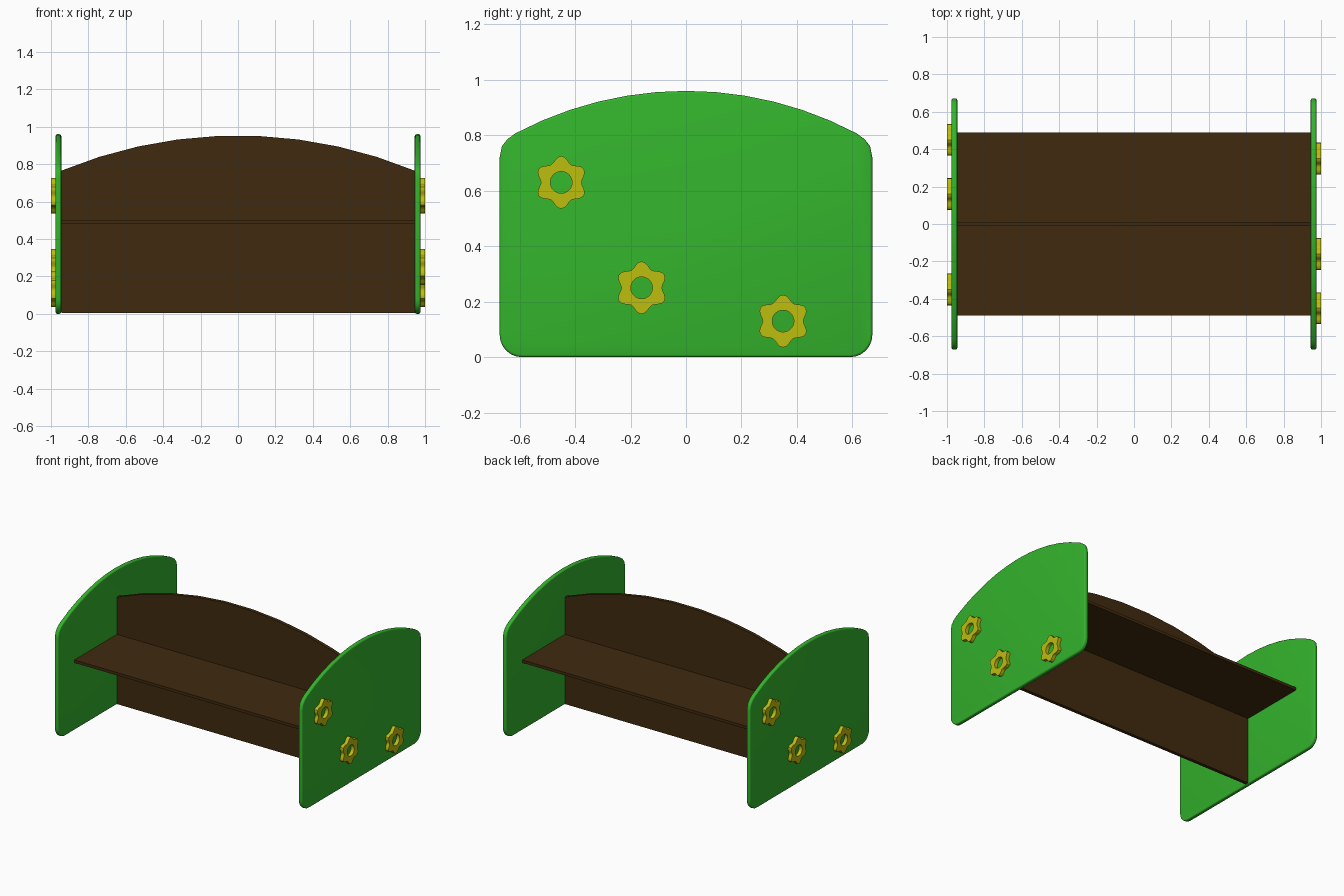
import bpy, bmesh
from math import sin, cos, pi, asin
from mathutils import Matrix

cube = bpy.data.objects.get("Cube")
if cube:
    bpy.data.objects.remove(cube, do_unlink=True)


def material(name, rgb):
    m = bpy.data.materials.new(name)
    m.use_nodes = True
    m.diffuse_color = (*rgb, 1)
    m.node_tree.nodes["Principled BSDF"].inputs["Base Color"].default_value = (*rgb, 1)
    return m


GREEN = material("leaf green", (0.033, 0.45, 0.025))
BROWN = material("dark brown", (0.051, 0.023, 0.0045))
YELLOW = material("flower yellow", (0.51, 0.51, 0.005))


def finish(name, bm, mat, bevel=0, smooth=False):
    bmesh.ops.recalc_face_normals(bm, faces=bm.faces)
    mesh = bpy.data.meshes.new(name)
    bm.to_mesh(mesh)
    bm.free()
    mesh.materials.append(mat)
    obj = bpy.data.objects.new(name, mesh)
    bpy.context.collection.objects.link(obj)
    if bevel:
        mod = obj.modifiers.new("rounded edge", "BEVEL")
        mod.width, mod.segments = bevel, 3
        mod.limit_method, mod.angle_limit = "ANGLE", pi / 3
    if smooth:
        bpy.ops.object.select_all(action="DESELECT")
        obj.select_set(True)
        bpy.context.view_layer.objects.active = obj
        bpy.ops.object.shade_smooth_by_angle(angle=pi / 5)
    return obj


def extrude(bm, faces, offset):
    new = bmesh.ops.extrude_face_region(bm, geom=faces)["geom"]
    verts = [v for v in new if isinstance(v, bmesh.types.BMVert)]
    bmesh.ops.translate(bm, verts=verts, vec=offset)


def arch(half_width, side_z, top_z, steps):
    """Circular arc over the top, from the right end to the left end."""
    rise = top_z - side_z
    r = (half_width ** 2 + rise ** 2) / (2 * rise)
    a = asin(half_width / r)
    angles = [a - 2 * a * i / steps for i in range(steps + 1)]
    return [(r * sin(t), top_z - r + r * cos(t)) for t in angles]


def corner(cx, cz, rx, rz, start, steps=6):
    angles = [start + pi / 2 * i / steps for i in range(steps + 1)]
    return [(cx + rx * cos(t), cz + rz * sin(t)) for t in angles]


INNER, OUTER = 0.945, 0.975

# Arched backboard
bm = bmesh.new()
outline = [(-INNER, 0.004), (INNER, 0.004)] + arch(INNER, 0.765, 0.953, 9)
face = bm.faces.new([bm.verts.new((x, -0.012, z)) for x, z in outline])
extrude(bm, [face], (0, 0.024, 0))
finish("backboard", bm, BROWN)

# Seat board, one bench on each side of the backboard
for name, side in (("front_seat", -1), ("back_seat", 1)):
    bm = bmesh.new()
    place = Matrix.Translation((0, side * 0.251, 0.49)) @ Matrix.Diagonal((2 * INNER, 0.478, 0.02, 1))
    bmesh.ops.create_cube(bm, size=1, matrix=place)
    finish(name, bm, BROWN)

# End panels with rounded corners and an arched top
half = 0.672
shoulder = [(0.645, 0.785), (0.664, 0.76), (half, 0.72)]
panel = corner(-half + 0.08, 0.08, 0.08, 0.08, pi) + corner(half - 0.08, 0.08, 0.08, 0.08, 1.5 * pi)
panel += shoulder[::-1] + arch(0.615, 0.807, 0.96, 12) + [(-y, z) for y, z in shoulder]
for name, side in (("left_panel", 1), ("right_panel", -1)):
    bm = bmesh.new()
    face = bm.faces.new([bm.verts.new((side * INNER, y, z)) for y, z in panel])
    extrude(bm, [face], (side * (OUTER - INNER), 0, 0))
    # Round over the rims of both flat faces
    rims = [e for e in bm.edges if abs(e.verts[0].co.x - e.verts[1].co.x) < 0.001]
    bmesh.ops.bevel(bm, geom=rims, offset=0.009, segments=3, profile=0.5, affect="EDGES")
    finish(name, bm, GREEN, smooth=True)


# Six-petal flower rings on the outside of each panel
def flower(name, side, cy, cz, count=48):
    bm = bmesh.new()
    inner, outer = [], []
    for i in range(count):
        t = 2 * pi * i / count
        petal = 0.084 + 0.011 * cos(6 * (t - pi / 2))
        for loop, r in ((inner, 0.039), (outer, petal)):
            loop.append(bm.verts.new((side * (OUTER - 0.005), cy + r * cos(t), cz + r * sin(t))))
    faces = []
    for i in range(count):
        j = (i + 1) % count
        faces.append(bm.faces.new((inner[i], outer[i], outer[j], inner[j])))
    extrude(bm, faces, (side * (1.005 - OUTER), 0, 0))
    finish(name, bm, YELLOW, smooth=True)


spots = {"upper": (-0.45, 0.63), "middle": (-0.16, 0.25), "lower": (0.35, 0.13)}
for label, (y, z) in spots.items():
    flower("left_" + label + "_flower", 1, y, z)
    flower("right_" + label + "_flower", -1, -y, z)
